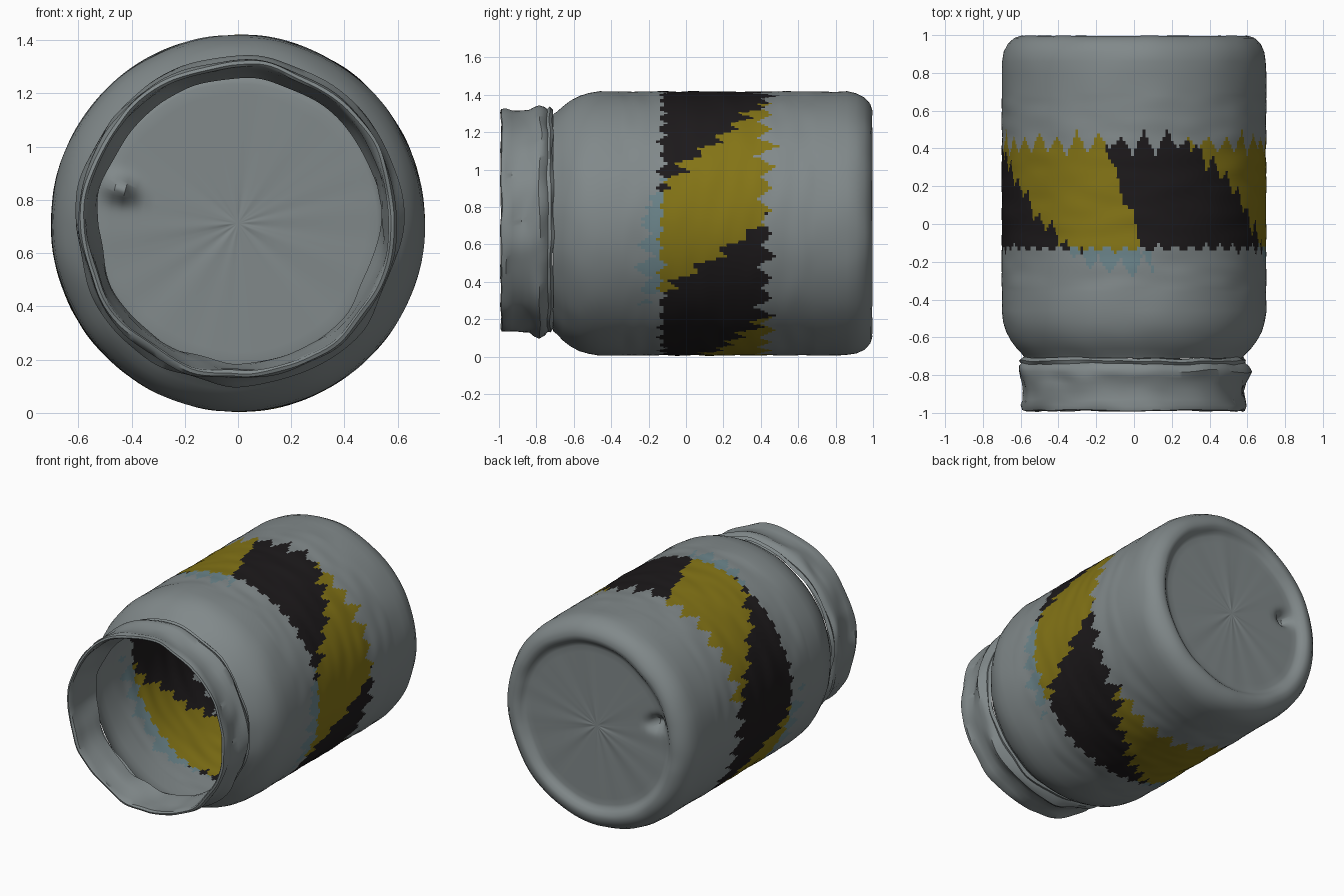
import bpy, math, random
from mathutils import Vector, noise

if "Cube" in bpy.data.objects:
    bpy.data.objects.remove(bpy.data.objects["Cube"])

random.seed(4)
COLS = 288          # columns around the jar
CZ = 0.712          # height of the jar's lying axis


def material(name, rgb):
    m = bpy.data.materials.new(name)
    m.diffuse_color = (*rgb, 1)
    m.use_nodes = True
    m.node_tree.nodes["Principled BSDF"].inputs["Base Color"].default_value = m.diffuse_color
    return m


MATS = [material("dull_grey", (0.22, 0.25, 0.255)),
        material("label_yellow", (0.23, 0.175, 0.008)),
        material("label_black", (0.012, 0.010, 0.011)),
        material("label_blue", (0.15, 0.235, 0.26))]


def lathe(name, profile, cols, rough, zc, paint=None, bend=None):
    """Turn a (y, radius) profile around the lying y axis."""
    verts, faces, mats = [], [], []
    for y, r in profile:
        for j in range(cols if r > 0 else 1):
            a = 2 * math.pi * j / cols
            d = Vector((math.cos(a), y * 4, math.sin(a)))
            rr = r + rough * noise.noise(d * 3) * min(1, r * 2)
            yy = y + rough * 0.5 * noise.noise(d * 4 + Vector((9, 0, 0)))
            p = Vector((rr * math.cos(a), yy, zc + rr * 1.008 * math.sin(a)))
            verts.append(bend(p) if bend else p)
    start = 0
    for i in range(len(profile) - 1):
        nxt = start + cols
        for j in range(cols):
            k = (j + 1) % cols
            if profile[i + 1][1] > 0:
                faces.append((start + j, nxt + j, nxt + k, start + k))
            else:
                faces.append((start + j, nxt, start + k))
            y = (profile[i][0] + profile[i + 1][0]) / 2
            mats.append(paint(y, j) if paint else 0)
        start = nxt
    me = bpy.data.meshes.new(name)
    me.from_pydata(verts, [], faces)
    for m in MATS if paint else MATS[:1]:
        me.materials.append(m)
    me.polygons.foreach_set("material_index", mats)
    ob = bpy.data.objects.new(name, me)
    bpy.context.collection.objects.link(ob)
    bpy.ops.object.select_all(action='DESELECT')
    ob.select_set(True)
    bpy.context.view_layer.objects.active = ob
    bpy.ops.object.shade_smooth_by_angle(angle=math.radians(40))
    return ob


def teeth(step, amp):
    """Zigzag offsets, one per column, for torn-looking colour edges."""
    n = COLS // step
    node = [amp * random.uniform(0.3, 1) * (1 if i % 2 else -1) for i in range(n)]
    return [node[j // step] + (node[(j // step + 1) % n] - node[j // step]) * (j % step) / step
            for j in range(COLS)]


# label: three slanted yellow and black stripes
LOW = [-31, 16, 86, 120, 190, 255]
HIGH = [0, 62, 102, 170, 235, 313]
EDGE, LOWER, STRIPE = teeth(4, 0.07), teeth(3, 0.025), teeth(3, 0.07)


def label_colour(y, j):
    if y > 0.7 or y < -0.35:
        return 0
    t = (y + STRIPE[j] + 0.12) / 0.52
    b = [lo + (hi - lo) * t for lo, hi in zip(LOW, HIGH)]
    ang = (360 * (j + 0.5) / COLS - b[0]) % 360
    k = sum(ang >= x - b[0] for x in b) - 1
    colour = 1 if k % 2 == 0 else 2
    if y < -0.13 + LOWER[j]:
        return 3 if colour == 1 and y > -0.22 + EDGE[j] else 0
    return colour if y < 0.43 + EDGE[j] else 0


def base_dent(p):
    """Small pinched dent pushed into the base."""
    if p.y > 0.9:
        d = math.hypot(p.x + 0.44, p.z - 0.84)
        p.y -= 0.09 * math.exp(-(d / 0.045) ** 2)
    return p


# jar body: shoulder, straight wall, rounded heel and recessed base
shoulder = [(-0.71, 0.575), (-0.69, 0.59), (-0.66, 0.62), (-0.62, 0.65),
            (-0.57, 0.677), (-0.52, 0.692), (-0.46, 0.70)]
wall = [(-0.36 + 0.02 * i, 0.70) for i in range(54)]
heel = [(0.80, 0.70), (0.86, 0.699), (0.91, 0.69), (0.955, 0.668), (0.985, 0.635),
        (0.996, 0.60), (0.992, 0.575), (0.975, 0.555), (0.96, 0.54)]
base = [(0.955, 0.52 - 0.04 * i) for i in range(13)] + [(0.955, 0)]
lathe("jar_body", shoulder + wall + heel + base, COLS, 0.006, CZ, label_colour, base_dent)

# neck: inner lip, rim, worn thread ridges and groove above the shoulder
neck = [(-0.77, 0.53), (-0.82, 0.54), (-0.88, 0.555), (-0.94, 0.563), (-0.98, 0.566),
        (-0.99, 0.576), (-0.985, 0.588), (-0.96, 0.594), (-0.93, 0.586), (-0.88, 0.588),
        (-0.84, 0.592), (-0.81, 0.602), (-0.78, 0.614), (-0.755, 0.606), (-0.74, 0.59),
        (-0.725, 0.598), (-0.71, 0.58)]
lathe("jar_neck", neck, 144, 0.022, 0.724)
